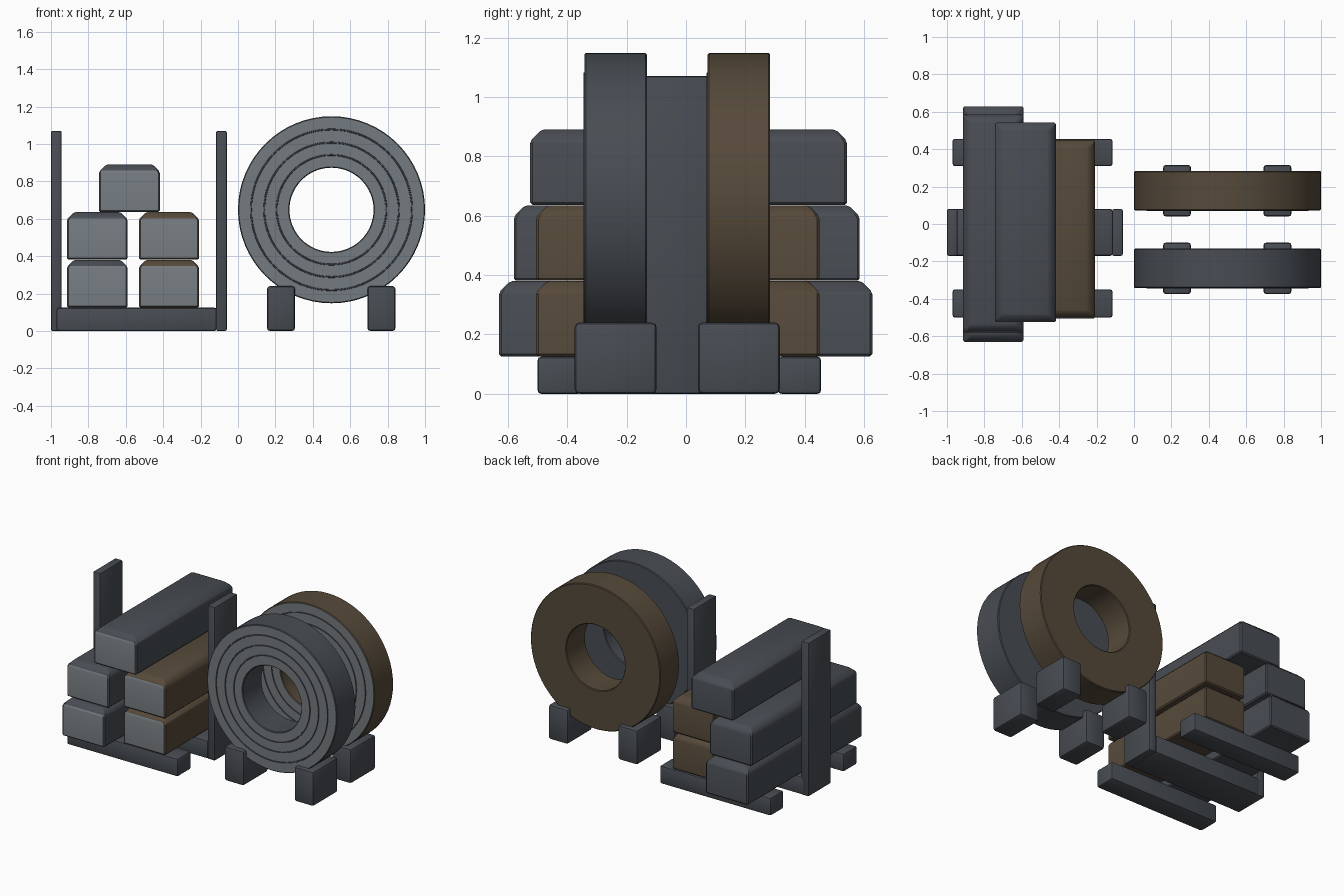
import bpy
import bmesh
from math import radians, tau
from mathutils import Vector, Matrix

cube = bpy.data.objects.get("Cube")
if cube:
    bpy.data.objects.remove(cube, do_unlink=True)


def material(name, rgb):
    m = bpy.data.materials.new(name)
    m.use_nodes = True
    color = (*rgb, 1)
    m.diffuse_color = color
    node = next(n for n in m.node_tree.nodes if n.type == "BSDF_PRINCIPLED")
    node.inputs["Base Color"].default_value = color
    node.inputs["Roughness"].default_value = 0.7
    return m


DARK = material("dark steel", (0.065, 0.074, 0.087))
LIGHT = material("light cut steel", (0.175, 0.196, 0.212))
RUST = material("rusty brown", (0.092, 0.067, 0.042))


def finish(bm, name, mats, front_light=False):
    """Turn the bmesh into an object; optionally colour its front end light."""
    bmesh.ops.recalc_face_normals(bm, faces=bm.faces[:])
    bm.normal_update()
    if front_light:
        for f in bm.faces:
            f.material_index = int(f.normal.y < -0.8)
    me = bpy.data.meshes.new(name)
    bm.to_mesh(me)
    bm.free()
    for m in mats:
        me.materials.append(m)
    me.shade_smooth()
    me.set_sharp_from_angle(angle=radians(30))
    ob = bpy.data.objects.new(name, me)
    bpy.context.scene.collection.objects.link(ob)
    return ob


def box(name, x, y, z, mats, bevel=0.012, chamfer=0, segments=2):
    """Box from (low, high) ranges, with chamfered top and softened edges."""
    lo, hi = (Vector(c) for c in zip(x, y, z))
    bm = bmesh.new()
    bmesh.ops.create_cube(bm, size=1, matrix=Matrix.Translation(
        (lo + hi) / 2) @ Matrix.Diagonal((*(hi - lo), 1)))
    if chamfer:
        top = [e for e in bm.edges if all(v.co.z > hi.z - 0.001 for v in e.verts)]
        bmesh.ops.bevel(bm, geom=top, offset=chamfer, segments=1,
                        profile=0.5, affect="EDGES")
    bmesh.ops.bevel(bm, geom=bm.edges[:], offset=bevel, segments=segments,
                    profile=0.5, affect="EDGES")
    return finish(bm, name, mats, front_light=len(mats) > 1)


def lathe(name, center, profile, mats, steps=64):
    """Spin a closed (radius, y) profile about the y axis through center."""
    bm = bmesh.new()
    verts = [bm.verts.new((r, y, 0)) for r, y in profile]
    edges = [bm.edges.new((a, b)) for a, b in zip(verts, verts[1:] + verts[:1])]
    bmesh.ops.spin(bm, geom=verts + edges, cent=(0, 0, 0), axis=(0, 1, 0),
                   angle=tau, steps=steps, use_duplicate=False)
    bmesh.ops.remove_doubles(bm, verts=bm.verts[:], dist=0.0005)
    bmesh.ops.translate(bm, verts=bm.verts[:], vec=center)
    return finish(bm, name, mats, front_light=len(mats) > 1)


# Rack: cross beams and upright posts
for name, y in (("front", (-0.5, -0.35)), ("middle", (-0.17, 0.08)),
                ("back", (0.31, 0.455))):
    box(name + "_cross_beam", (-0.97, -0.115), y, (0, 0.125), [DARK])
for name, x in (("right", (-1, -0.943)), ("left", (-0.117, -0.06))):
    box(name + "_post", x, (-0.17, 0.08), (0, 1.07), [DARK], bevel=0.009)

# Stacked slabs with cut front ends
RIGHT, LEFT, MIDDLE = (-0.915, -0.59), (-0.53, -0.208), (-0.743, -0.418)
LOW, HIGH, TOP = (0.126, 0.38), (0.381, 0.635), (0.636, 0.89)
for name, x, y, z, mat in (
        ("lower_right_slab", RIGHT, (-0.63, 0.628), LOW, DARK),
        ("lower_left_slab", LEFT, (-0.505, 0.45), LOW, RUST),
        ("upper_right_slab", RIGHT, (-0.58, 0.585), HIGH, DARK),
        ("upper_left_slab", LEFT, (-0.505, 0.45), HIGH, RUST),
        ("top_slab", MIDDLE, (-0.525, 0.542), TOP, DARK)):
    box(name, x, y, z, [mat, LIGHT], bevel=0.008, chamfer=0.038, segments=1)

# Coils with winding ridges on the front, each held by two chocks
OUTER, INNER, B = 0.5, 0.225, 0.005
for name, y0, mat in (("front", -0.342, DARK), ("back", 0.073, RUST)):
    y1 = y0 + 0.21
    center = (0.5, 0, 0.648)
    ring = [(INNER, y0 + B), (INNER + B, y0), (OUTER - B, y0), (OUTER, y0 + B),
            (OUTER, y1 - B), (OUTER - B, y1), (INNER + B, y1), (INNER, y1 - B)]
    lathe(name + "_coil", center, ring, [mat, LIGHT])
    for i, r in enumerate((0.43, 0.36, 0.293)):
        ridge = [(r - 0.005, y0 + 0.002), (r - 0.003, y0 - 0.004),
                 (r + 0.003, y0 - 0.004), (r + 0.005, y0 + 0.002)]
        lathe(f"{name}_coil_ridge_{i + 1}", center, ridge, [DARK])
    for side, x in (("right", (0.155, 0.305)), ("left", (0.692, 0.842))):
        box(f"{name}_{side}_chock", x, (y0 - 0.033, y1 + 0.033), (0, 0.24),
            [DARK], bevel=0.016)
